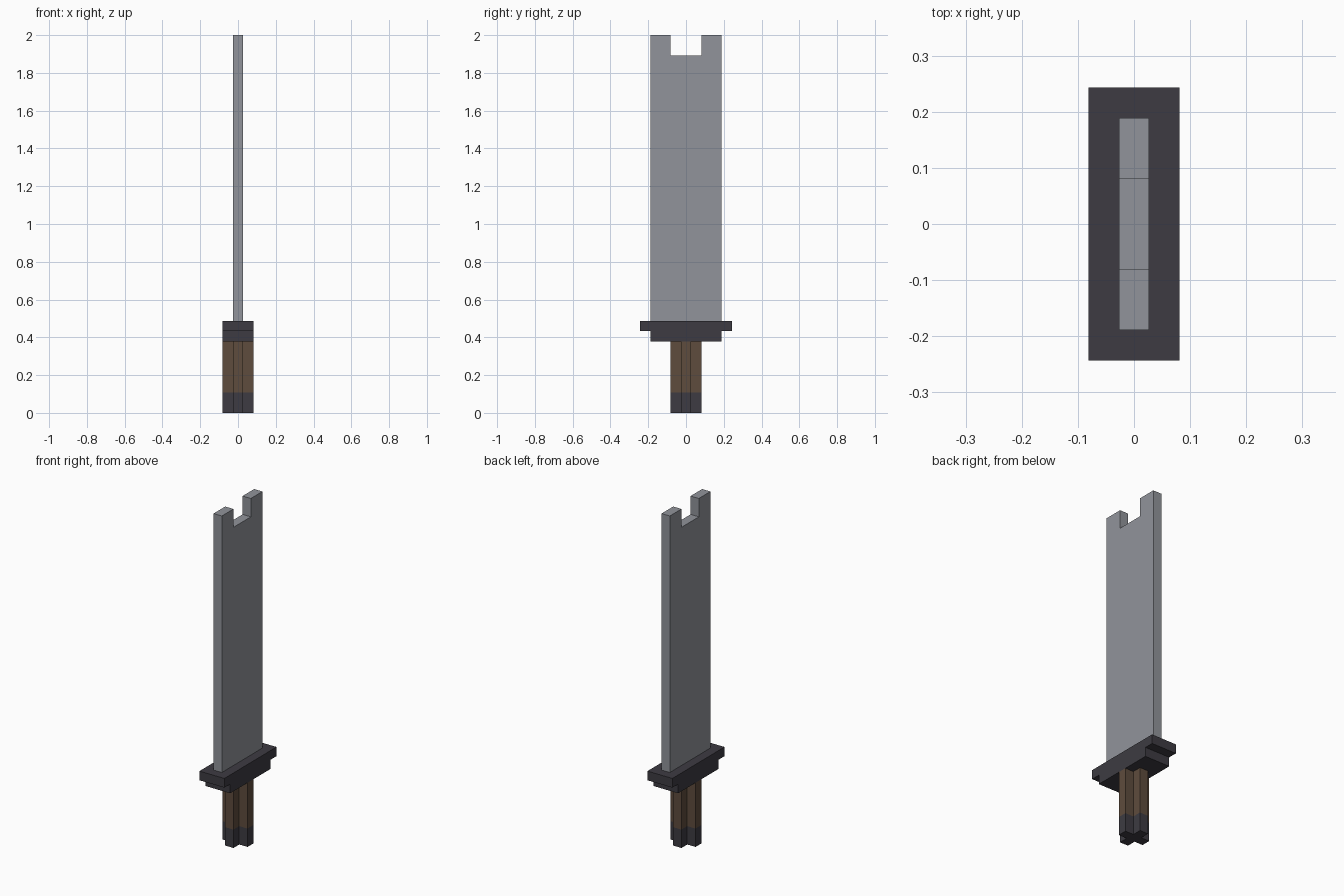
import bpy
import bmesh

if "Cube" in bpy.data.objects:
    bpy.data.objects.remove(bpy.data.objects["Cube"], do_unlink=True)

U = 2 / 74  # one grid step; the sword is 74 steps tall


def material(name, srgb):
    rgba = [((c / 255 + 0.055) / 1.055) ** 2.4 for c in srgb] + [1.0]
    mat = bpy.data.materials.new(name)
    mat.use_nodes = True
    mat.diffuse_color = rgba
    bsdf = next(n for n in mat.node_tree.nodes if n.type == "BSDF_PRINCIPLED")
    bsdf.inputs["Base Color"].default_value = rgba
    return mat


steel = material("steel grey", (145, 148, 155))
iron = material("dark iron", (61, 59, 66))
wood = material("brown wood", (94, 76, 61))


def prism(name, outline, direction, mat):
    """Extrude a closed outline (in grid steps) along a direction."""
    bm = bmesh.new()
    face = bm.faces.new([bm.verts.new([c * U for c in p]) for p in outline])
    out = bmesh.ops.extrude_face_region(bm, geom=[face])
    moved = [v for v in out["geom"] if isinstance(v, bmesh.types.BMVert)]
    bmesh.ops.translate(bm, verts=moved, vec=[c * U for c in direction])
    bmesh.ops.recalc_face_normals(bm, faces=bm.faces)
    mesh = bpy.data.meshes.new(name)
    bm.to_mesh(mesh)
    bm.free()
    mesh.materials.append(mat)
    obj = bpy.data.objects.new(name, mesh)
    bpy.context.collection.objects.link(obj)
    return obj


# Plus-shaped grip section: arms reach 3 steps, each 2 steps wide
a, b = 3, 1
plus = [(a, -b), (a, b), (b, b), (b, a), (-b, a), (-b, b),
        (-a, b), (-a, -b), (-b, -b), (-b, -a), (b, -a), (b, -b)]

# Pommel and grip
for name, z0, z1, mat in (("pommel", 0, 4, iron), ("grip", 4, 14, wood)):
    prism(name, [(x, y, z0) for x, y in plus], (0, 0, z1 - z0), mat)

# Stepped guard
guard = [(7, 14), (7, 16), (9, 16), (9, 18)]
guard += [(-y, z) for y, z in reversed(guard)]
prism("guard", [(-3, y, z) for y, z in guard], (6, 0, 0), iron)

# Flat blade with a square notch in its tip
blade = [(7, 18), (7, 74), (3, 74), (3, 70)]
blade += [(-y, z) for y, z in reversed(blade)]
prism("blade", [(-1, y, z) for y, z in blade], (2, 0, 0), steel)
